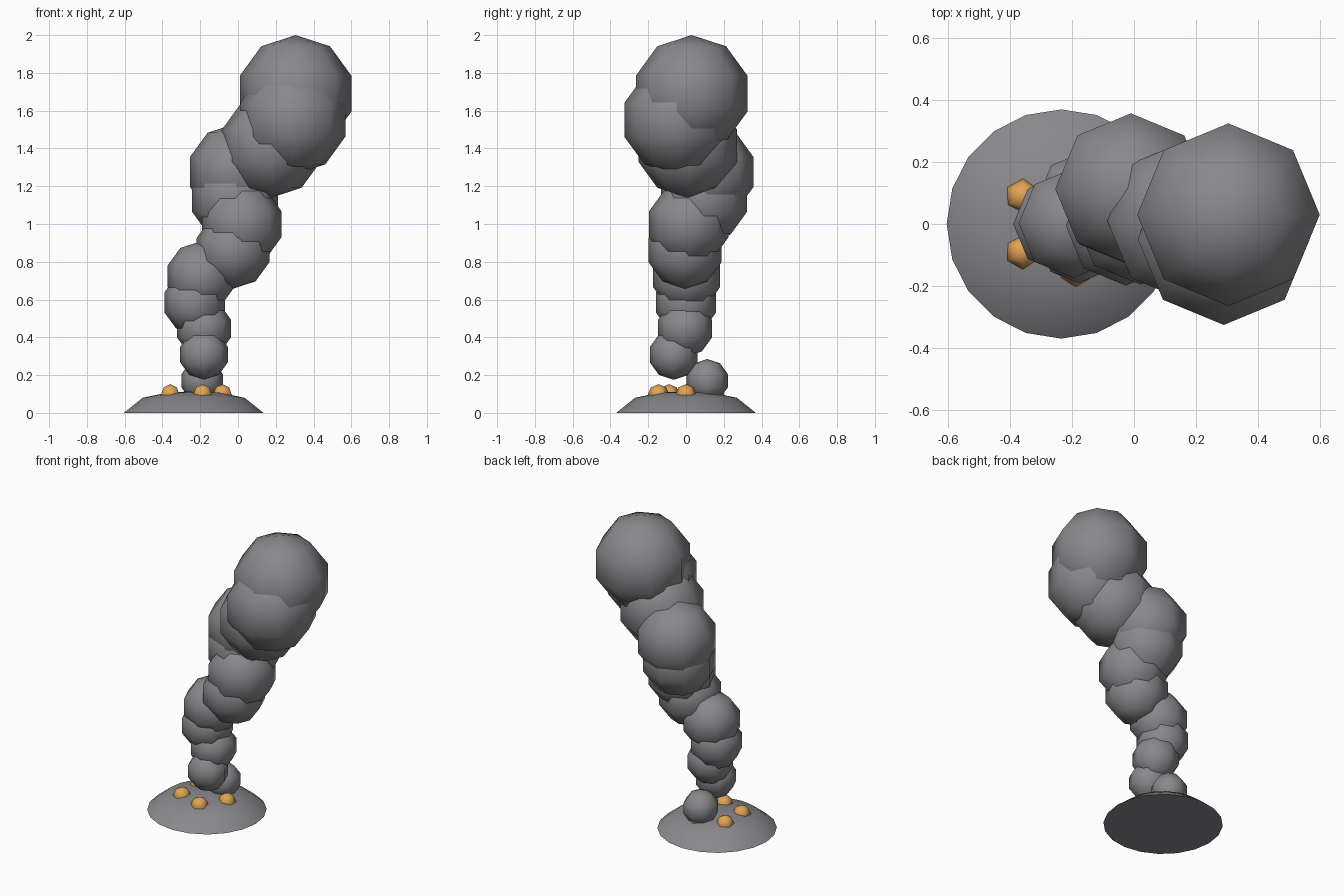
import bpy
import bmesh
import math
from mathutils import Matrix, Vector

cube = bpy.data.objects.get("Cube")
if cube:
    bpy.data.objects.remove(cube, do_unlink=True)


def make_material(name, colour):
    mat = bpy.data.materials.new(name)
    mat.use_nodes = True
    mat.diffuse_color = (*colour, 1)
    mat.node_tree.nodes["Principled BSDF"].inputs["Base Color"].default_value = (*colour, 1)
    return mat


smoke_grey = make_material("smoke grey", (0.25, 0.25, 0.265))
ember_orange = make_material("ember orange", (0.75, 0.37, 0.09))


def finish(bm, name, mat):
    """Turn a bmesh into a smooth object of one colour."""
    bmesh.ops.recalc_face_normals(bm, faces=bm.faces)
    for face in bm.faces:
        face.smooth = len(face.verts) < 5
    mesh = bpy.data.meshes.new(name)
    bm.to_mesh(mesh)
    bm.free()
    mesh.materials.append(mat)
    obj = bpy.data.objects.new(name, mesh)
    bpy.context.collection.objects.link(obj)
    return obj


def ball(name, centre, radius, segments, rings, mat):
    bm = bmesh.new()
    bmesh.ops.create_uvsphere(bm, u_segments=segments, v_segments=rings, radius=radius,
                              matrix=Matrix.Translation(centre))
    return finish(bm, name, mat)


# Low ash mound: a domed profile spun round, closed flat underneath
BASE_X = -0.235
SIDES = 20
bm = bmesh.new()
loops = []
for radius, z in ((0.37, 0), (0.27, 0.08), (0.14, 0.107)):
    angles = [math.tau * i / SIDES for i in range(SIDES)]
    loops.append([bm.verts.new((BASE_X + radius * math.cos(a), radius * math.sin(a), z))
                  for a in angles])
tip = bm.verts.new((BASE_X, 0, 0.115))
for i in range(SIDES):
    j = (i + 1) % SIDES
    for low, high in zip(loops, loops[1:]):
        bm.faces.new((low[i], low[j], high[j], high[i]))
    bm.faces.new((loops[-1][i], loops[-1][j], tip))
bm.faces.new(loops[0])
mound = finish(bm, "ash_mound", smoke_grey)
for edge in mound.data.edges:
    edge.use_edge_sharp = all(mound.data.vertices[v].co.z < 0.01 for v in edge.vertices)

# Five glowing embers in a ring on the mound
for i in range(5):
    a = math.tau * i / 5
    centre = Vector((BASE_X + 0.153 * math.cos(a), 0.153 * math.sin(a), 0.095))
    ball(f"ember_{i + 1}", centre, 0.057, 6, 4, ember_orange)

# Smoke column: puffs grow evenly as they rise and drift
drift = [(-0.19, 0.112), (-0.18, -0.065), (-0.18, -0.005), (-0.23, 0), (-0.196, 0.003),
         (-0.027, -0.005), (0.02, 0.015), (-0.015, 0.095), (-0.01, 0.113),
         (0.175, 0.01), (0.29, -0.048), (0.305, 0.03)]
for i, (x, y) in enumerate(drift):
    t = i / (len(drift) - 1)
    ball(f"smoke_puff_{i + 1}", Vector((x, y, 0.17 + 1.52 * t)), 0.115 + 0.195 * t,
         8, 5, smoke_grey)
